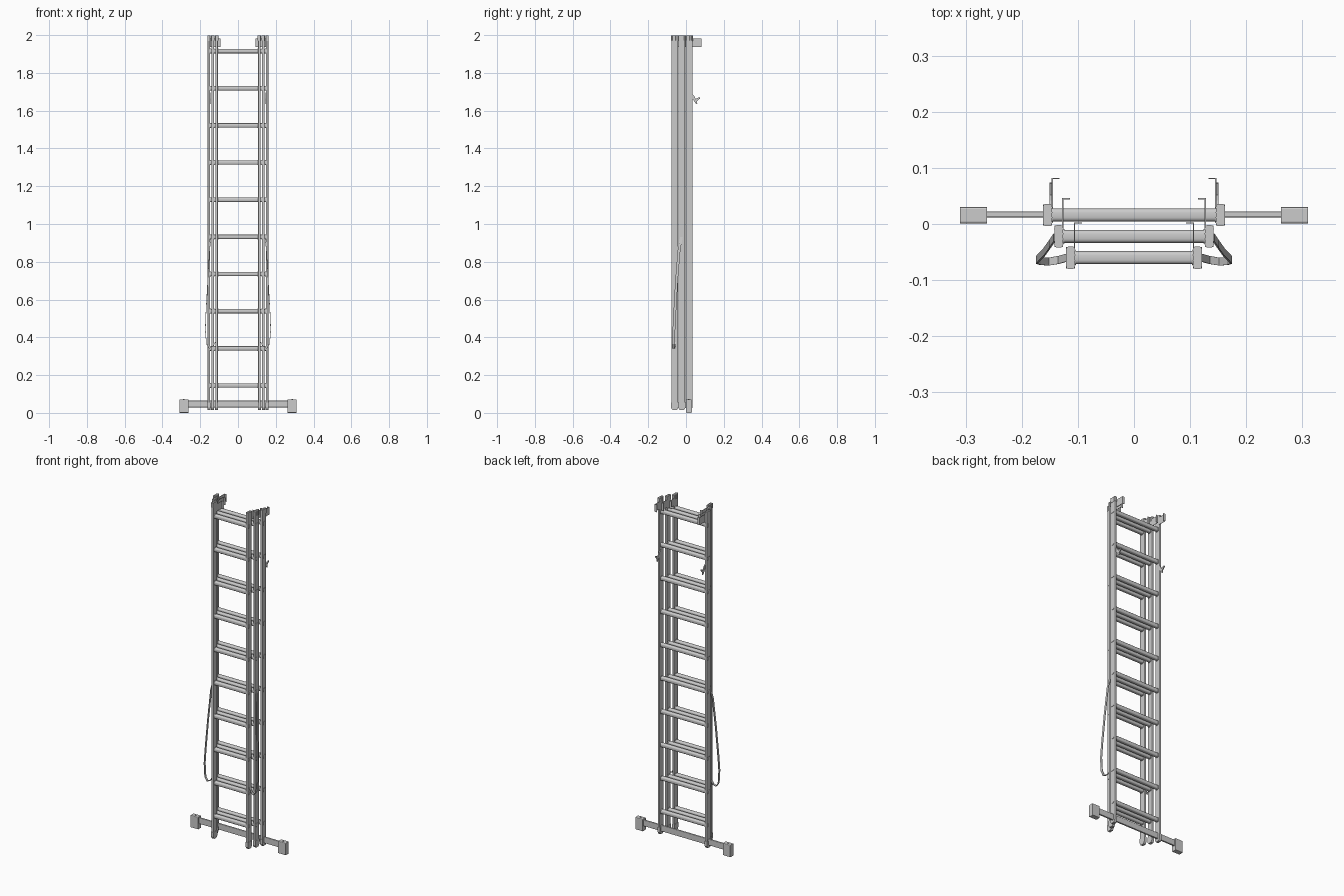
import bpy, bmesh, math
from mathutils import Vector

if "Cube" in bpy.data.objects:
    bpy.data.objects.remove(bpy.data.objects["Cube"])


def mat(name, v):
    m = bpy.data.materials.new(name)
    m.diffuse_color = (v, v, v, 1)
    m.use_nodes = True
    m.node_tree.nodes["Principled BSDF"].inputs["Base Color"].default_value = m.diffuse_color
    return m


GREY = mat("aluminium grey", 0.6)


def finish(name, bm, smooth=False):
    bmesh.ops.recalc_face_normals(bm, faces=bm.faces)
    me = bpy.data.meshes.new(name)
    bm.to_mesh(me)
    bm.free()
    me.materials.append(GREY)
    ob = bpy.data.objects.new(name, me)
    bpy.context.collection.objects.link(ob)
    if smooth:
        bpy.context.view_layer.objects.active = ob
        ob.select_set(True)
        bpy.ops.object.shade_smooth_by_angle(angle=math.radians(40))
        ob.select_set(False)
    return ob


def prism(bm, pts, axis, lo, hi):
    """Extrude a 2D outline along axis (0 = x: pts are y,z; 2 = z: pts are x,y)."""
    def co(p, h):
        return (h, p[0], p[1]) if axis == 0 else (p[0], p[1], h)
    a = [bm.verts.new(co(p, lo)) for p in pts]
    b = [bm.verts.new(co(p, hi)) for p in pts]
    n = len(pts)
    bm.faces.new(a[::-1])
    bm.faces.new(b)
    for i in range(n):
        bm.faces.new((a[i], a[(i + 1) % n], b[(i + 1) % n], b[i]))


def rounded(cx, cy, w, h, r, seg=3):
    """Rounded rectangle outline."""
    out = []
    for k, (sx, sy) in enumerate(((1, 1), (-1, 1), (-1, -1), (1, -1))):
        for i in range(seg + 1):
            t = math.pi / 2 * (k + i / seg)
            out.append((cx + sx * (w / 2 - r) + r * math.cos(t),
                        cy + sy * (h / 2 - r) + r * math.sin(t)))
    return out


RUNGS = [0.145 + 0.1967 * i for i in range(10)]
SECTIONS = (("back", 0.154, 0.016), ("middle", 0.134, -0.022), ("front", 0.113, -0.060))

for name, x, y in SECTIONS:
    # stiles with slightly wider end caps and ribs on the top caps
    bm = bmesh.new()
    for s in (-1, 1):
        prism(bm, rounded(s * x, y, 0.013, 0.036, 0.003, 2), 2, 0.03, 1.985)
    finish(name + "_stiles", bm)
    bm = bmesh.new()
    for s in (-1, 1):
        prism(bm, rounded(0, 0, 1, 1, 0.1, 1) and rounded(s * x, y, 0.0155, 0.040, 0.004, 2), 2, 1.97, 1.998)
        # foot cap tapers at the bottom corners
        prism(bm, [(y - 0.019, 0.055), (y - 0.019, 0.028), (y - 0.011, 0.014),
                   (y + 0.011, 0.014), (y + 0.019, 0.028), (y + 0.019, 0.055)],
              0, s * x - 0.0078, s * x + 0.0078)
        for k in range(4):
            yy = y - 0.0135 + 0.009 * k
            prism(bm, rounded(s * x, yy, 0.017, 0.003, 0.001, 1), 2, 1.972, 1.999)
    finish(name + "_end_caps", bm)

    # rungs run through both stiles, with a collar at each end
    bm = bmesh.new()
    for z in RUNGS:
        prism(bm, rounded(y, z, 0.023, 0.023, 0.007), 0, -x - 0.008, x + 0.008)
        for s in (-1, 1):
            c = s * (x - 0.008)
            prism(bm, rounded(y, z, 0.026, 0.026, 0.008), 0, c - 0.002, c + 0.002)
    finish(name + "_rungs", bm, True)

# guide hooks: flat plate with a lip turned towards the middle
for name, x, y0, y1, z0, z1 in (("back", 0.147, 0.028, 0.082, 1.938, 1.982),
                                ("middle", 0.128, -0.008, 0.046, 1.938, 1.982),
                                ("front", 0.107, -0.046, 0.003, 1.938, 1.982)):
    bm = bmesh.new()
    for s in (-1, 1):
        t = 0.0022
        pts = [(x, y0), (x, y1), (x - 0.014, y1), (x - 0.014, y1 - t),
               (x - t, y1 - t), (x - t, y0)]
        prism(bm, [(s * a, b) for a, b in pts], 2, z0, z1)
    finish(name + "_guide_hooks", bm)

# rung latches on the back section
bm = bmesh.new()
for s in (-1, 1):
    prism(bm, [(0.026, 1.695), (0.042, 1.680), (0.052, 1.662), (0.072, 1.672),
               (0.074, 1.664), (0.058, 1.650), (0.060, 1.634), (0.050, 1.640),
               (0.040, 1.655), (0.026, 1.665)], 0, s * 0.148 - 0.003, s * 0.148 + 0.003)
finish("rung_latches", bm)

# hanging safety straps: flat ribbons along a bent path
PATH = [(0.142, -0.024, 0.93), (0.150, -0.036, 0.87), (0.160, -0.050, 0.70),
        (0.170, -0.060, 0.52), (0.173, -0.064, 0.44), (0.167, -0.066, 0.365),
        (0.152, -0.067, 0.342), (0.134, -0.064, 0.350), (0.120, -0.060, 0.375)]
bm = bmesh.new()
for s in (-1, 1):
    rings = []
    for i, p in enumerate(PATH):
        d = Vector(PATH[min(i + 1, len(PATH) - 1)]) - Vector(PATH[max(i - 1, 0)])
        n = Vector((d.z, 0, -d.x)).normalized() * 0.0015
        w = Vector((0, 0.007, 0))
        ring = [Vector(p) + v for v in (n + w, n - w, -n - w, -n + w)]
        rings.append([bm.verts.new((s * v.x, v.y, v.z)) for v in ring])
    for a, b in zip(rings, rings[1:]):
        for j in range(4):
            bm.faces.new((a[j], a[(j + 1) % 4], b[(j + 1) % 4], b[j]))
    bm.faces.new(rings[0])
    bm.faces.new(rings[-1])
finish("safety_straps", bm)

# stabiliser bar with a rubber foot at each end
bm = bmesh.new()
prism(bm, rounded(0.017, 0.047, 0.011, 0.036, 0.003, 2), 0, -0.29, 0.29)
finish("stabiliser_bar", bm)
bm = bmesh.new()
for s in (-1, 1):
    prism(bm, rounded(0.0155, 0.036, 0.030, 0.072, 0.004, 2), 0,
          min(s * 0.262, s * 0.31), max(s * 0.262, s * 0.31))
    prism(bm, [(s * 0.286 + 0.004 * math.cos(k * math.pi / 4),
                0.0155 + 0.004 * math.sin(k * math.pi / 4)) for k in range(8)], 2, 0.07, 0.074)
finish("stabiliser_feet", bm)
